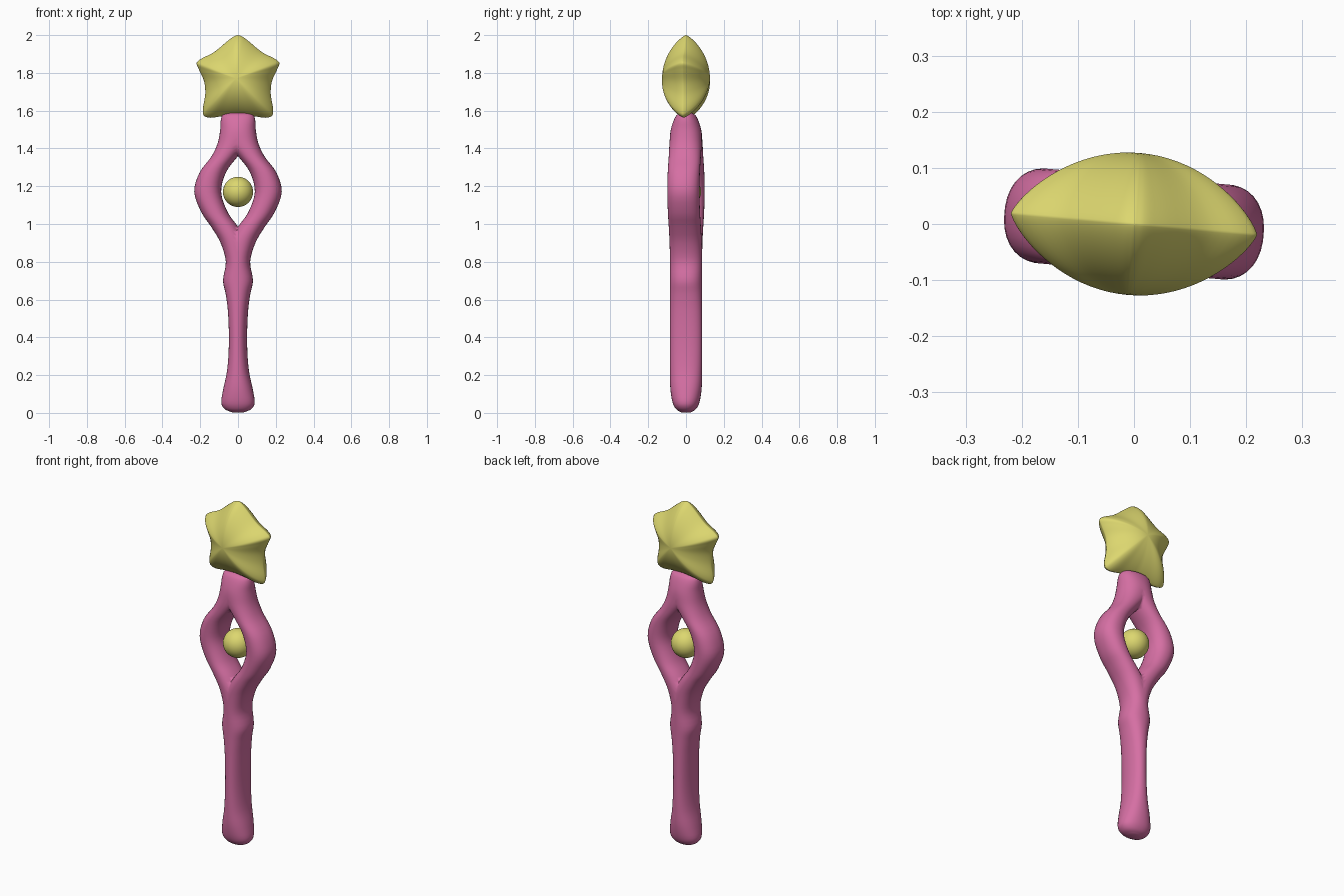
import bpy, bmesh, math
from mathutils import Matrix, Vector

cube = bpy.data.objects.get("Cube")
if cube:
    bpy.data.objects.remove(cube)

TURN = math.radians(-5)


def material(name, rgb):
    m = bpy.data.materials.new(name)
    m.use_nodes = True
    m.diffuse_color = (*rgb, 1)
    m.node_tree.nodes["Principled BSDF"].inputs["Base Color"].default_value = (*rgb, 1)
    return m


pink = material("pink", (0.67, 0.16, 0.37))
yellow = material("soft yellow", (0.72, 0.68, 0.16))


def finish(name, bm, mat, angle):
    bmesh.ops.recalc_face_normals(bm, faces=bm.faces)
    mesh = bpy.data.meshes.new(name)
    bm.to_mesh(mesh)
    bm.free()
    mesh.materials.append(mat)
    ob = bpy.data.objects.new(name, mesh)
    bpy.context.collection.objects.link(ob)
    ob.rotation_euler.z = TURN
    bpy.ops.object.select_all(action='DESELECT')
    ob.select_set(True)
    bpy.context.view_layer.objects.active = ob
    bpy.ops.object.shade_smooth_by_angle(angle=math.radians(angle))
    return ob


def spline(points, steps):
    """Catmull-Rom curve through the points, with centripetal spacing."""
    pts = [Vector(p) for p in points]
    pts = [2 * pts[0] - pts[1]] + pts + [2 * pts[-1] - pts[-2]]
    out = []
    for a, b, c, d in zip(pts, pts[1:], pts[2:], pts[3:]):
        k = [0.0]
        for p, q in ((a, b), (b, c), (c, d)):
            k.append(k[-1] + (q - p).length ** 0.5)
        for i in range(steps):
            t = k[1] + (k[2] - k[1]) * i / steps
            mix = lambda p, q, s, e: p * ((e - t) / (e - s)) + q * ((t - s) / (e - s))
            l, m, n = mix(a, b, k[0], k[1]), mix(b, c, k[1], k[2]), mix(c, d, k[2], k[3])
            out.append(mix(mix(l, m, k[0], k[2]), mix(m, n, k[1], k[3]), k[1], k[2]))
    return out + [pts[-2]]


def bridge(bm, lower, upper):
    n = len(lower)
    for i in range(n):
        j = (i + 1) % n
        bm.faces.new((lower[i], lower[j], upper[j], upper[i]))


# Handle: one strand lofted as (height, inner x, outer x, depth), cut at the middle and mirrored
strand = [
    (0.003, -.03, .03, .025), (0.02, -.07, .07, .052), (0.05, -.088, .088, .069),
    (0.12, -.079, .079, .082), (0.22, -.058, .058, .085), (0.36, -.048, .048, .085),
    (0.54, -.053, .053, .085), (0.63, -.065, .065, .085), (0.70, -.079, .079, .085),
    (0.80, -.064, .064, .085), (0.90, -.05, .092, .085), (0.985, 0, .142, .085),
    (1.06, .054, .193, .085), (1.17, .09, .232, .085), (1.27, .066, .205, .085),
    (1.36, 0, .139, .085), (1.43, -.06, .107, .085), (1.50, -.094, .094, .08),
    (1.55, -.091, .091, .064), (1.575, -.083, .083, .05), (1.588, -.055, .055, .03),
]
SIDES = 32
bm = bmesh.new()
rings = []
for z, *rest in [(p[0], p[1], p[2], p[3]) for p in
                 [(*a, ) for a in spline([Vector(s) for s in strand], 4)]]:
    inner, outer, depth = rest
    ring = []
    for i in range(SIDES):
        a = math.tau * (i + 0.5) / SIDES
        c, s = math.cos(a), math.sin(a)
        x = (inner + outer) / 2 + (outer - inner) / 2 * math.copysign(abs(c) ** 0.9, c)
        ring.append(bm.verts.new((x, depth * math.copysign(abs(s) ** 0.9, s), z)))
    rings.append(ring)
for lower, upper in zip(rings, rings[1:]):
    bridge(bm, lower, upper)
bm.faces.new(rings[0])
bm.faces.new(rings[-1])
bmesh.ops.bisect_plane(bm, geom=bm.verts[:] + bm.edges[:] + bm.faces[:], dist=1e-5,
                       plane_co=(0, 0, 0), plane_no=(1, 0, 0), clear_inner=True)
handle = finish("handle", bm, pink, 60)
mirror = handle.modifiers.new("Mirror", 'MIRROR')
mirror.use_clip = True
mirror.merge_threshold = 0.0005

# Puffy star: half outline, mirrored, then swollen towards the middle
half = [(0, 2.0), (.018, 1.995), (.05, 1.973), (.13, 1.908), (.2, 1.872), (.22, 1.852),
        (.208, 1.818), (.18, 1.755), (.174, 1.69), (.187, 1.602), (.182, 1.575),
        (.157, 1.563), (.08, 1.571), (0, 1.577)]
right = spline([Vector(p) for p in half], 5)
outline = right + [Vector((-p.x, p.y)) for p in right[-2:0:-1]]
MID, DEPTH, LAYERS = 1.77, 0.127, 20
bm = bmesh.new()
rim = [bm.verts.new((p.x, 0, p.y)) for p in outline]
for side in (-1, 1):
    previous = rim
    for k in range(1, LAYERS):
        t = math.cos(math.pi / 2 * k / LAYERS)
        swell = side * DEPTH * (1 - t * t) ** 0.78
        ring = [bm.verts.new((p.x * t, swell, MID + (p.y - MID) * t)) for p in outline]
        bridge(bm, previous, ring)
        previous = ring
    tip = bm.verts.new((0, side * DEPTH, MID))
    for i, v in enumerate(previous):
        bm.faces.new((v, previous[(i + 1) % len(previous)], tip))
finish("star", bm, yellow, 80)

# Ball floating in the opening
bm = bmesh.new()
bmesh.ops.create_uvsphere(bm, u_segments=32, v_segments=16, radius=0.08,
                          matrix=Matrix.Translation((0, 0, 1.17)))
finish("ball", bm, yellow, 60)
